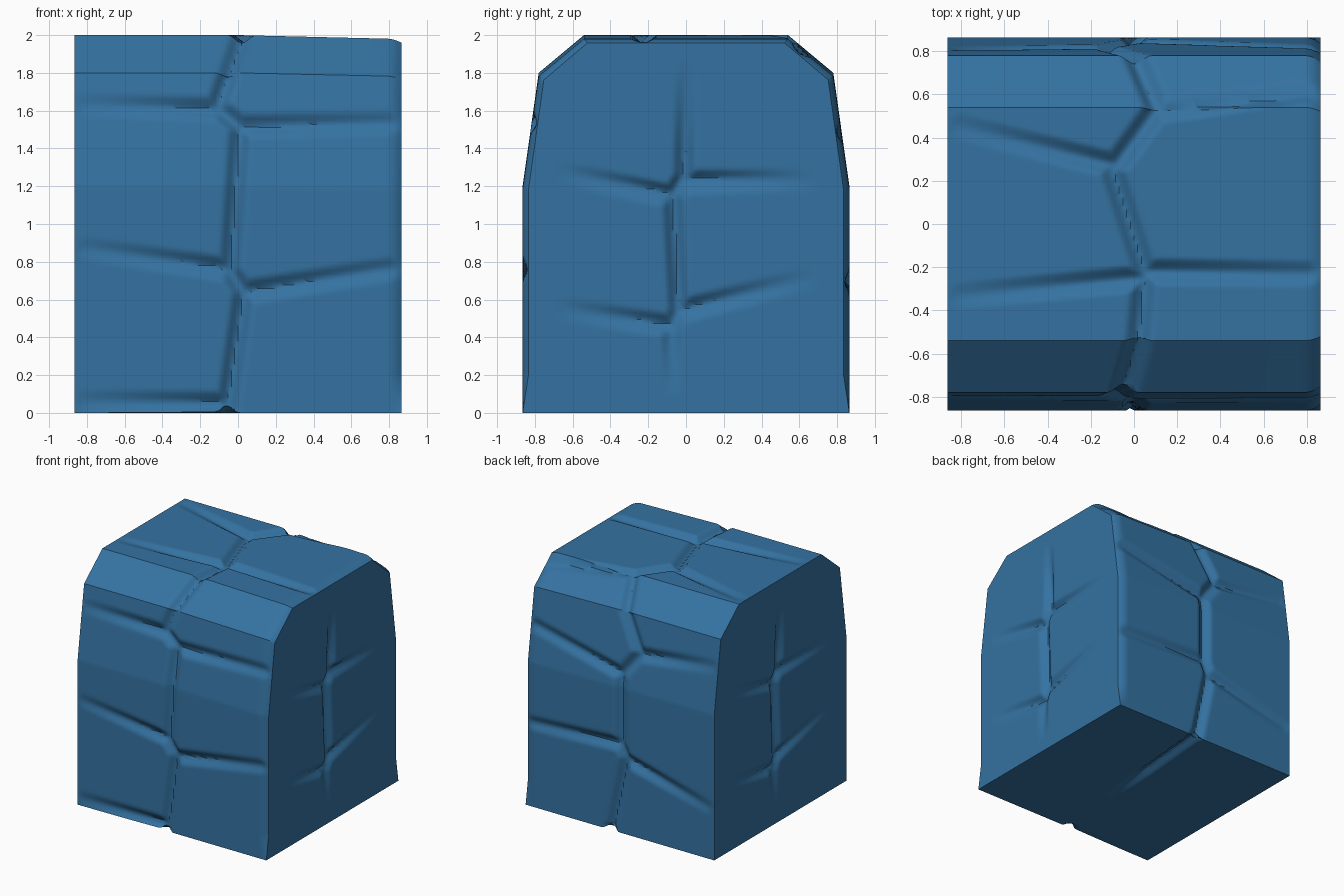
import bpy, bmesh, math
from mathutils import Vector, kdtree

cube = bpy.data.objects.get("Cube")
if cube:
    bpy.data.objects.remove(cube, do_unlink=True)

HALF = 0.865
HEIGHT = 2
SHOULDER = 1.8
WAIST = 1.2
TOP_HALF = 0.54
CRACK_WIDTH = 0.07
CRACK_DEPTH = 0.045
samples = []


def mix(start, end, t):
    return start + (end - start) * min(max(t, 0), 1)


# Half depth of the block at a height: leaning walls and chamfered top
def half_depth(z):
    if z > SHOULDER:
        return mix(0.78, TOP_HALF, (z - SHOULDER) / (HEIGHT - SHOULDER))
    return mix(HALF, 0.78, (z - WAIST) / (SHOULDER - WAIST))


# Turn a flat point on one side of the block into a point on its surface
def on_side(side, a, b):
    if side == "front":
        return Vector((a, -half_depth(b), b))
    if side == "back":
        return Vector((a, half_depth(b), b))
    if side == "left":
        return Vector((HALF, a, b))
    if side == "right":
        return Vector((-HALF, -a, b))
    if side == "top":
        slope = (HEIGHT - SHOULDER) / (0.78 - TOP_HALF)
        return Vector((a, b, HEIGHT - slope * max(0, abs(b) - TOP_HALF)))
    return Vector((a, b, 0))


# Sample a straight crack into close points, each with a strength
def line(side, start, end, strength):
    steps = max(2, int(math.dist(start, end) / 0.008))
    for step in range(steps + 1):
        t = step / steps
        a, b = mix(start[0], end[0], t), mix(start[1], end[1], t)
        samples.append((on_side(side, a, b), strength(t, b)))


# A zigzag main crack running down a side, listed from high to low
def trunk(side, path, fading=False):
    high, low = path[0][1], path[-1][1]

    def strength(t, b):
        return min(1, (high - b) * 2, (b - low) * 2) if fading else 1

    for start, end in zip(path, path[1:]):
        line(side, start, end, strength)


# A side crack leaving the main crack and weakening towards its tip
def branch(side, path, root, tip, reach, tip_strength):
    for (a, high), (c, low) in zip(path, path[1:]):
        if low <= root <= high:
            start = (mix(a, c, (high - root) / (high - low)), root)
            line(side, start, (reach, tip), lambda t, b: mix(1, tip_strength, t))
            return


def cracked_side(side, path, minus, plus, fading=False):
    trunk(side, path, fading)
    reach = 0.72 if fading else 0.8
    for root, tip in minus:
        branch(side, path, root, tip, -reach, 0 if fading else 0.2)
    for root, tip in plus:
        branch(side, path, root, tip, reach, 0 if fading else 0.5)


# Front cracks
cracked_side("front",
             [(0.02, HEIGHT), (-0.11, 1.62), (0.01, 1.52), (-0.04, 0.75), (0.03, 0.64), (-0.06, 0)],
             minus=[(1.61, 1.63), (0.76, 0.87), (0.05, 0.06)],
             plus=[(1.52, 1.55), (0.64, 0.77)])

# Back cracks
cracked_side("back",
             [(0.11, HEIGHT), (-0.15, 1.5), (0, 1.31), (0, 0.73), (-0.05, 0.62), (0.08, 0)],
             minus=[(1.5, 1.57), (0.62, 0.43)],
             plus=[(1.31, 1.5), (0.73, 0.7)])

# Top cracks, joining those of the front and back
cracked_side("top",
             [(0.11, TOP_HALF), (-0.1, 0.25), (0.05, -0.22), (0.02, -TOP_HALF)],
             minus=[(0.27, 0.45), (-0.25, -0.33)],
             plus=[(0.53, 0.61), (-0.22, -0.23)])

# The two ends carry the same cracks, turned half round
for end_side in ("left", "right"):
    cracked_side(end_side,
                 [(0, 1.9), (-0.01, 1.27), (-0.07, 1.17), (-0.04, 0.55), (-0.08, 0.46), (-0.07, 0.1)],
                 minus=[(1.17, 1.31), (0.47, 0.57)],
                 plus=[(1.25, 1.26), (0.55, 0.74)], fading=True)

# Bottom groove, starting at the back edge
trunk("bottom", [(0.14, 1.4), (0, -0.3)], fading=True)

tree = kdtree.KDTree(len(samples))
for i, (point, strength) in enumerate(samples):
    tree.insert(point, i)
tree.balance()

# Block: a finely divided cube shaped to the chamfered section
bm = bmesh.new()
bmesh.ops.create_cube(bm, size=HEIGHT)
bmesh.ops.subdivide_edges(bm, edges=bm.edges[:], cuts=99, use_grid_fill=True)
for v in bm.verts:
    z = v.co.z + HEIGHT / 2
    v.co = Vector((v.co.x * HALF, v.co.y * half_depth(z), z))
bm.normal_update()

# Press the cracks inward
moves = []
for v in bm.verts:
    point, index, distance = tree.find(v.co)
    r = min(distance / CRACK_WIDTH, 1)
    moves.append(v.normal * CRACK_DEPTH * samples[index][1] * (1 - r * r * (3 - 2 * r)))
for v, move in zip(bm.verts, moves):
    v.co -= move

# Worn edge around the left end and a slight slope of the top
for v in bm.verts:
    worn = max(0, (v.co.x - 0.79) / 0.075) ** 2 * mix(0, 1, v.co.z / 0.2)
    v.co.y *= 1 - 0.035 * worn
    v.co.z *= 1 - 0.01 * worn - 0.012 * max(0, v.co.x)

mesh = bpy.data.meshes.new("cracked_block")
bm.to_mesh(mesh)
bm.free()
block = bpy.data.objects.new("cracked_block", mesh)
bpy.context.collection.objects.link(block)

# Blue stone
blue = bpy.data.materials.new("stone_blue")
blue.use_nodes = True
colour = (0.035, 0.17, 0.36, 1)
blue.diffuse_color = colour
blue.node_tree.nodes["Principled BSDF"].inputs["Base Color"].default_value = colour
mesh.materials.append(blue)

bpy.ops.object.select_all(action="DESELECT")
block.select_set(True)
bpy.context.view_layer.objects.active = block
bpy.ops.object.shade_smooth_by_angle(angle=math.radians(35))
